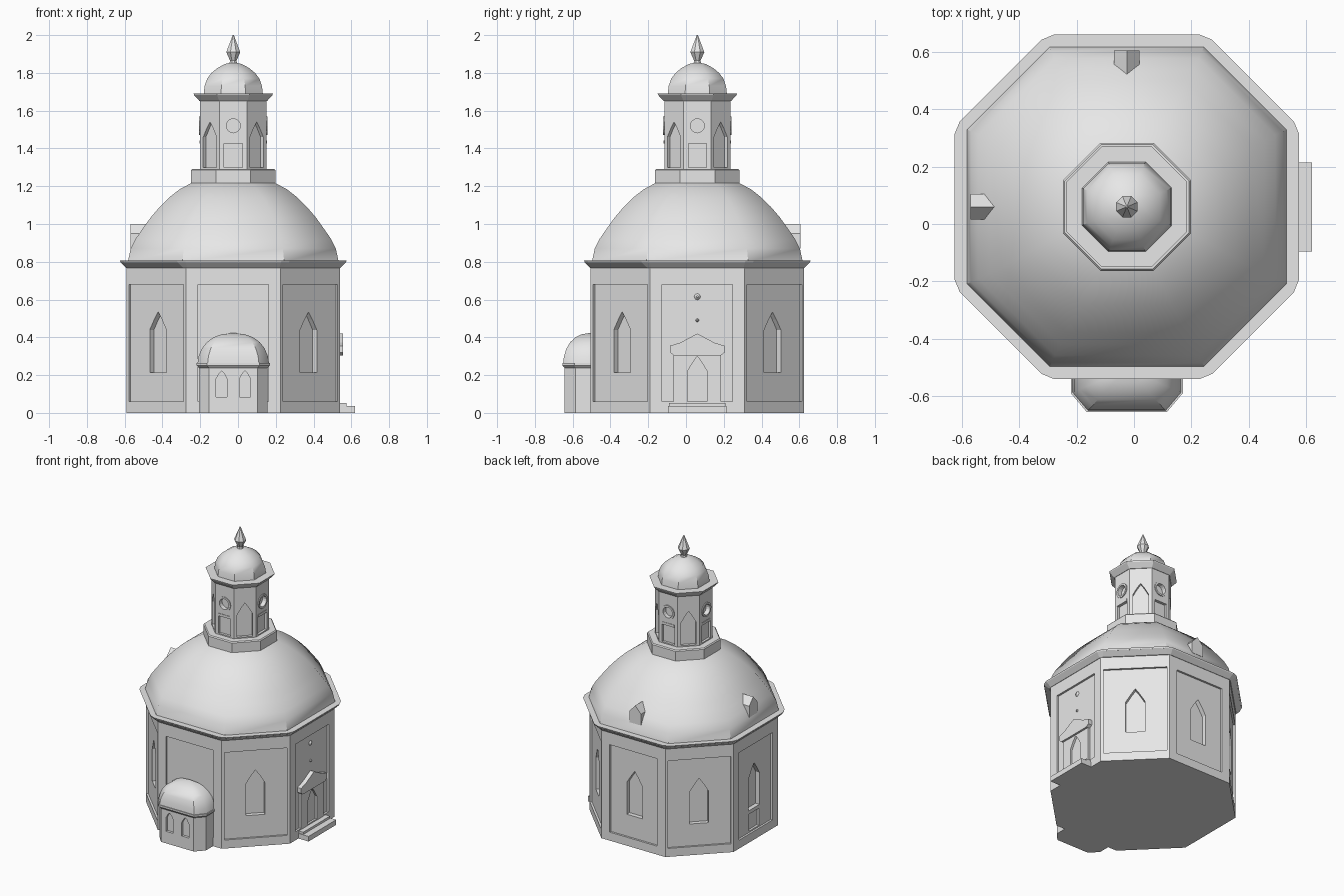
import bpy, bmesh, math
from mathutils import Vector

if "Cube" in bpy.data.objects:
    bpy.data.objects.remove(bpy.data.objects["Cube"])

CX, CY = -0.025, 0.06          # axis of the rotunda
T8 = math.tan(math.pi / 8)     # half side / apothem of a regular octagon

stone = bpy.data.materials.new("pale_grey_stone")
stone.diffuse_color = (0.8, 0.8, 0.8, 1)
stone.use_nodes = True
stone.node_tree.nodes["Principled BSDF"].inputs["Base Color"].default_value = stone.diffuse_color


def make(name, bm, smooth=None):
    bmesh.ops.recalc_face_normals(bm, faces=bm.faces)
    me = bpy.data.meshes.new(name)
    bm.to_mesh(me)
    bm.free()
    me.materials.append(stone)
    if smooth:
        me.shade_smooth()
        me.set_sharp_from_angle(angle=math.radians(smooth))
    ob = bpy.data.objects.new(name, me)
    bpy.context.collection.objects.link(ob)
    return ob


def octagon(ap, z, half=None, cut=0):
    """Octagon ring around the axis; cut trims its corners."""
    h = half or ap * T8
    q = [(ap, -h), (ap, h), (h, ap), (-h, ap), (-ap, h), (-ap, -h), (-h, -ap), (h, -ap)]
    q = [Vector(p) for p in q]
    if cut:
        r = []
        for i, p in enumerate(q):
            for o in (q[i - 1], q[(i + 1) % 8]):
                r.append(p + (o - p).normalized() * cut)
        q = r
    return [(CX + p.x, CY + p.y, z) for p in q]


def add_loft(bm, rings):
    vs = [[bm.verts.new(p) for p in r] for r in rings]
    n = len(vs[0])
    for a, b in zip(vs, vs[1:]):
        for i in range(n):
            j = (i + 1) % n
            bm.faces.new((a[i], a[j], b[j], b[i]))
    bm.faces.new(vs[0][::-1])
    bm.faces.new(vs[-1])


def loft(name, rings, smooth=None):
    bm = bmesh.new()
    add_loft(bm, rings)
    return make(name, bm, smooth)


def facing(outline, deg, d0, d1):
    """Rings of an outline (sideways, z) extruded along a wall direction."""
    a = math.radians(deg)
    n, t = Vector((math.cos(a), math.sin(a))), Vector((-math.sin(a), math.cos(a)))
    return [[(CX + n.x * d + t.x * u, CY + n.y * d + t.y * u, z) for u, z in outline]
            for d in (d0, d1)]


def plates(name, items):
    bm = bmesh.new()
    for it in items:
        add_loft(bm, facing(*it))
    return make(name, bm)


def rect(h, z0, z1, u=0):
    return [(u - h, z0), (u + h, z0), (u + h, z1), (u - h, z1)]


def pointed(h, z0, spring, peak, u=0):
    return [(u - h, z0), (u + h, z0), (u + h, spring), (u + h * .45, (spring + peak) / 2 + .008),
            (u, peak), (u - h * .45, (spring + peak) / 2 + .008), (u - h, spring)]


def disc(r, z, n=16):
    return [(r * math.cos(i * math.tau / n), z + r * math.sin(i * math.tau / n)) for i in range(n)]


def carve(ob, cutter):
    m = ob.modifiers.new(cutter.name, 'BOOLEAN')
    m.operation, m.solver, m.object = 'DIFFERENCE', 'EXACT', cutter
    cutter.hide_render = True
    cutter.hide_viewport = True


CARD, DIAG = (0, 90, 180, 270), (45, 135, 225, 315)
AP, APD, HALF = 0.565, 0.577, 0.251

# Main walls with recessed panels and pointed windows
walls = loft("walls", [octagon(AP, 0, HALF), octagon(AP, 0.78, HALF)])
carve(walls, plates("panel_cutter",
                    [(rect(.187, .06, .68), a, AP - .014, AP + .05) for a in CARD] +
                    [(rect(.205, .06, .68), a, APD - .014, APD + .05) for a in DIAG]))
main_window = pointed(.062, .215, .44, .535)
carve(walls, plates("window_cutter",
                    [(main_window, a, APD - .045, APD + .05) for a in DIAG] +
                    [(main_window, a, AP - .045, AP + .05) for a in (90, 180)] +
                    [(rect(.055, .07, .19), 180, AP - .03, AP + .05)]))

# Cornice and main dome
loft("cornice", [octagon(.568, .768, .256), octagon(.595, .795, .277, .025),
                 octagon(.60, .806, .28, .025)][1:])
loft("cornice_underside", [octagon(.568, .768, .256, .012), octagon(.597, .797, .278, .025)])
dome = [(.558, .80), (.543, .87), (.518, .92), (.48, .975), (.437, 1.035), (.39, 1.09),
        (.34, 1.14), (.285, 1.183), (.22, 1.218), (.15, 1.24)]
loft("dome", [octagon(r, z, r * (.483 if r > .4 else .414 + .069 * max(0, (r - .2) / .2)))
              for r, z in dome], 40)

# Small gabled dormers on the back and left of the dome
gable = [(-.045, .87), (.045, .87), (.045, .95), (0, 1.0), (-.045, .95)]
plates("dormers", [(gable, a, .42, .545) for a in (90, 180)])

# Lantern
loft("lantern_base", [octagon(.223, 1.205), octagon(.223, 1.285), octagon(.217, 1.292)])
lantern = loft("lantern_walls", [octagon(.175, 1.28), octagon(.175, 1.66)])
rings = plates("round_window_frames", [(disc(.05, 1.52), a, .16, .181) for a in CARD])
opening = plates("lantern_cutter",
                 [(disc(.037, 1.52), a, .15, .25) for a in CARD] +
                 [(rect(.048, 1.30, 1.44), a, .158, .25) for a in CARD] +
                 [(pointed(.05, 1.30, 1.46, 1.54), a, .155, .25) for a in DIAG])
carve(lantern, opening)
carve(rings, opening)
plates("lintels", [(rect(.048, 1.425, 1.443), a, .15, .178) for a in CARD])
loft("lantern_cornice", [octagon(.178, 1.65), octagon(.207, 1.682), octagon(.21, 1.69)])
cap = [(.157, 1.685), (.152, 1.73), (.138, 1.77), (.115, 1.80), (.085, 1.825), (.045, 1.847), (.02, 1.852)]
loft("lantern_dome", [octagon(r, z) for r, z in cap], 40)
loft("finial", [octagon(r, z) for r, z in
                [(.022, 1.84), (.017, 1.865), (.037, 1.91), (.003, 2.0)]])


# Apse on the front
def apse(s, z, w=.195, y0=-.59, y1=-.655, c=.14, back=-.49):
    top = -.505
    pts = [(-w, back), (-w, y0), (-c, y1), (c, y1), (w, y0), (w, back)]
    return [(CX + x * s, top + (y - top) * s, z) for x, y in pts]


apse_wall = loft("apse_wall", [apse(1, z, .182, -.585, -.643, .128) for z in (0, .25)])
carve(apse_wall, plates("apse_cutter", [(pointed(.029, .085, .18, .222, u), 270, .685, .75)
                                        for u in (-.062, .062)]))
loft("apse_cornice", [apse(1, .238, .182, -.585, -.643, .128), apse(1, .252), apse(1, .265)])
half_dome = [(.97, .262), (.94, .30), (.85, .342), (.72, .374), (.54, .40), (.32, .416), (.03, .423)]
loft("apse_dome", [apse(s, z) for s, z in half_dome], 40)

# Doorway on the right: porch wall, pediment, steps and small ornaments
porch = plates("porch", [(rect(.125, .04, .33), 0, .52, .566)])
carve(porch, plates("door_cutter", [(pointed(.052, .052, .22, .30), 0, .545, .60)]))
plates("pediment", [([(-.145, .32), (-.125, .305), (.125, .305), (.145, .32), (.145, .355),
                      (.09, .372), (0, .42), (-.09, .372), (-.145, .355)], 0, .52, .58)])
plates("steps", [(rect(.155, 0, .036), 0, .52, .645), (rect(.15, .036, .052), 0, .52, .60)])
for name, z, r in (("upper_boss", .615, .018), ("lower_boss", .49, .01)):
    loft(name, [facing(disc(r, z, 8), 0, .545, .55)[1], facing(disc(r * .3, z, 8), 0, .5, .562)[1]])
